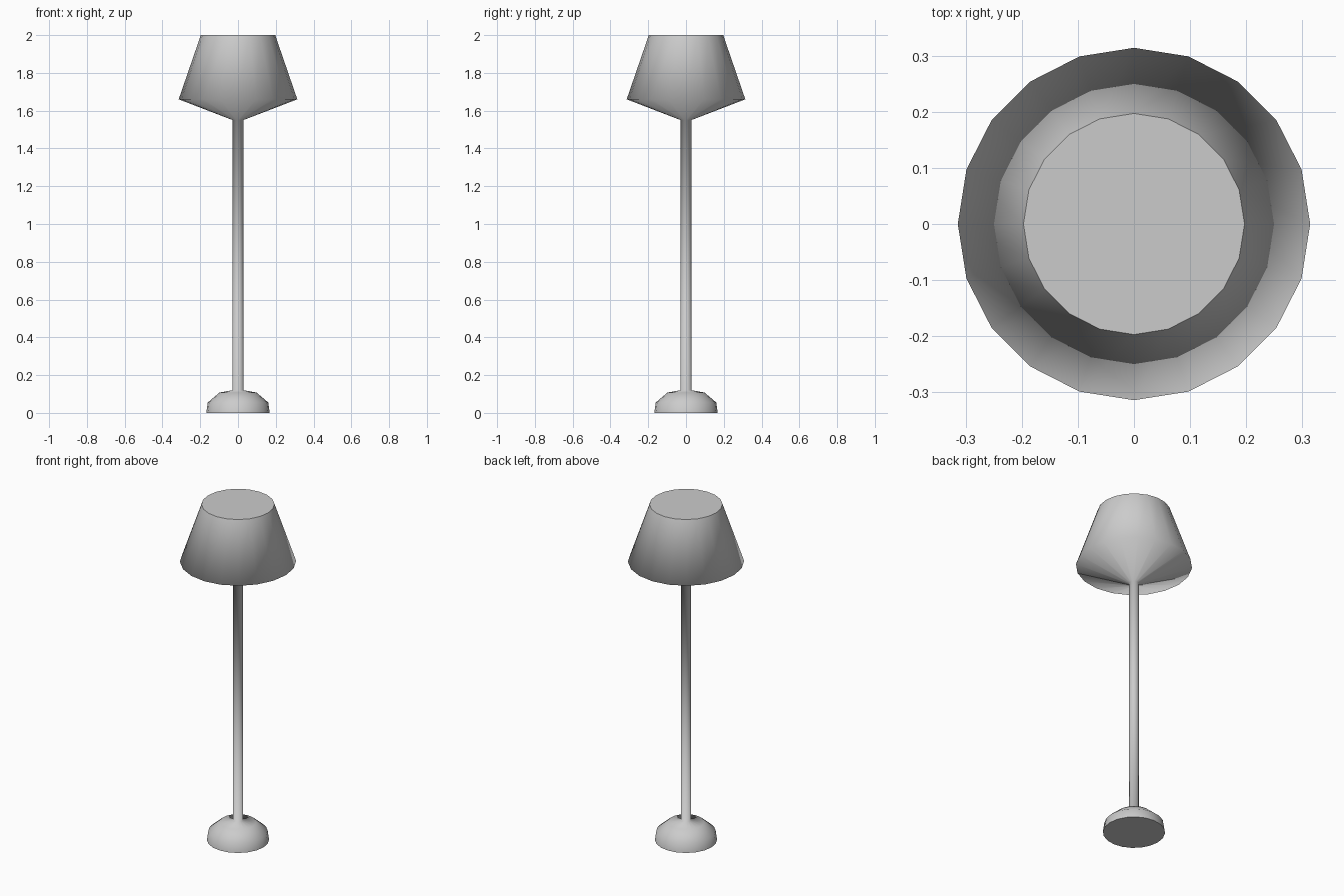
import bpy, bmesh, math

if "Cube" in bpy.data.objects:
    bpy.data.objects.remove(bpy.data.objects["Cube"])

SIDES = 20
# Lamp outline (radius, height): domed base, pole, shade underside, shade wall
PROFILE = [(0.168, 0.0), (0.160, 0.055), (0.098, 0.108), (0.028, 0.12),
           (0.028, 1.55), (0.314, 1.66), (0.197, 2.0)]

bm = bmesh.new()
rings = [[bm.verts.new((r * math.cos(2 * math.pi * i / SIDES),
                        r * math.sin(2 * math.pi * i / SIDES), z))
          for i in range(SIDES)] for r, z in PROFILE]

# Continuous smooth side walls
for low, high in zip(rings, rings[1:]):
    for i in range(SIDES):
        j = (i + 1) % SIDES
        bm.faces.new((low[i], low[j], high[j], high[i])).smooth = True

# Flat caps under the base and on top of the shade, with crisp edges
for cap in (bm.faces.new(rings[0][::-1]), bm.faces.new(rings[-1])):
    cap.smooth = False
    for edge in cap.edges:
        edge.smooth = False

mesh = bpy.data.meshes.new("floor_lamp")
bm.to_mesh(mesh)
bm.free()
bpy.context.collection.objects.link(bpy.data.objects.new("floor_lamp", mesh))
